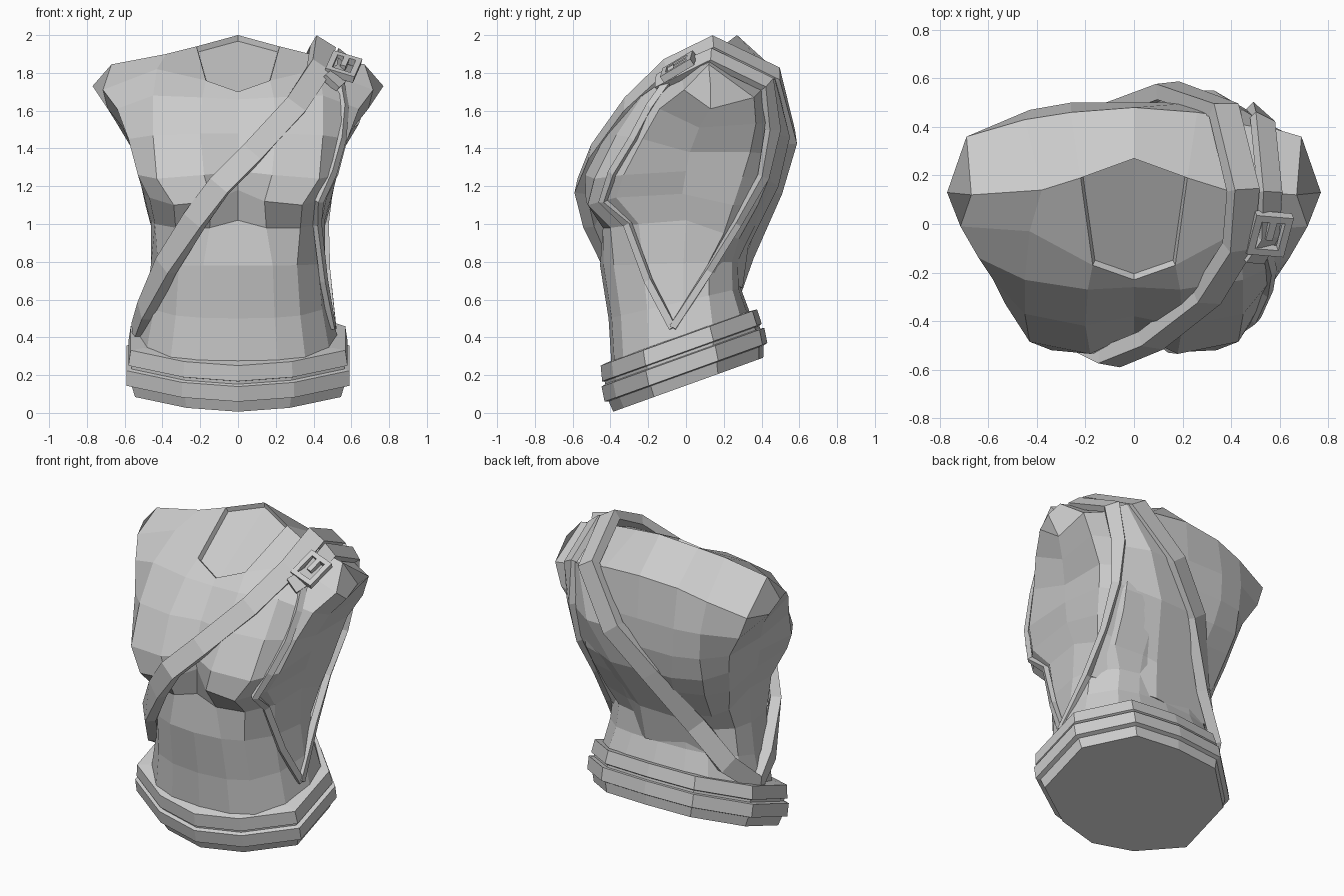
import bpy, bmesh
from mathutils import Vector, Matrix

if "Cube" in bpy.data.objects:
    bpy.data.objects.remove(bpy.data.objects["Cube"])

grey = bpy.data.materials.new("stone_grey")
grey.diffuse_color = (0.6, 0.6, 0.6, 1)
grey.use_nodes = True
grey.node_tree.nodes["Principled BSDF"].inputs["Base Color"].default_value = grey.diffuse_color


def finish(bm, name):
    bmesh.ops.remove_doubles(bm, verts=bm.verts, dist=0.0005)
    bmesh.ops.recalc_face_normals(bm, faces=bm.faces)
    if name == "torso":
        # Sink the neck opening between the collar and the ridge
        neck = [f for f in bm.faces if f.calc_center_median().z > 1.8
                and max(abs(v.co.x) for v in f.verts) < .24
                and max(v.co.y for v in f.verts) < .3]
        bmesh.ops.inset_region(bm, faces=neck, thickness=.012, depth=-.03)
    me = bpy.data.meshes.new(name)
    bm.to_mesh(me)
    bm.free()
    me.materials.append(grey)
    ob = bpy.data.objects.new(name, me)
    bpy.context.collection.objects.link(ob)
    return ob


def loft(rings, name, cap_start=True, cap_end=True, closed=False):
    bm = bmesh.new()
    loops = [[bm.verts.new(p) for p in r] for r in rings]
    n = len(loops[0])
    pairs = list(zip(loops, loops[1:]))
    if closed:
        pairs.append((loops[-1], loops[0]))
    for a, b in pairs:
        for i in range(n):
            j = (i + 1) % n
            bm.faces.new((a[i], a[j], b[j], b[i]))
    if cap_start:
        bm.faces.new(loops[0])
    if cap_end:
        bm.faces.new(loops[-1])
    return finish(bm, name)


def mirror_ring(half):
    return list(half) + [(-x, y, z) for x, y, z in half[-2:0:-1]]


# Abdomen: tilted rings from one cross-section (front z, back z, half width, front y, back y)
section = [(0, -1), (.4, -.96), (.68, -.84), (.92, -.5), (1, -.03),
           (.95, .42), (.68, .85), (.4, .96), (0, 1)]
abdomen = [(.12, .42, .50, -.37, .34), (.26, .54, .525, -.395, .335),
           (.5, .66, .485, -.41, .29), (.78, .80, .46, -.455, .285)]
rings = []
for zf, zb, w, yf, yb in abdomen:
    half = []
    for sx, sy in section:
        y = -sy * yf if sy < 0 else sy * yb
        half.append((sx * w, y, zf + (zb - zf) * (y - yf) / (yb - yf)))
    rings.append(mirror_ring(half))

# Chest: half profiles from breastbone to arm, rising to the neck rim
chest = [
    [(0, -.42, 1.02), (.15, -.44, .98), (.33, -.40, .98), (.44, -.25, 1.0), (.46, 0, 1.02)],
    [(0, -.42, 1.18), (.14, -.53, 1.12), (.34, -.52, 1.1), (.47, -.37, 1.14), (.50, -.02, 1.16)],
    [(0, -.45, 1.28), (.18, -.535, 1.26), (.43, -.485, 1.24), (.53, -.33, 1.26), (.53, 0, 1.28)],
    [(0, -.38, 1.48), (.2, -.42, 1.48), (.45, -.37, 1.47), (.58, -.23, 1.45), (.55, .02, 1.38)],
    [(0, -.26, 1.66), (.19, -.27, 1.67), (.45, -.23, 1.68), (.64, -.14, 1.61), (.61, .07, 1.51)],
    [(0, -.23, 1.70), (.17, -.17, 1.76), (.43, -.03, 1.82), (.715, -.01, 1.71), (.69, .13, 1.61)],
]
# Back: half profiles from arm to spine
back = [
    [(.45, .20, .95), (.38, .28, .92), (.2, .32, .9), (0, .31, .88)],
    [(.49, .25, 1.1), (.4, .38, 1.1), (.2, .41, 1.08), (0, .40, 1.06)],
    [(.52, .3, 1.25), (.42, .43, 1.22), (.22, .47, 1.2), (0, .47, 1.2)],
    [(.55, .34, 1.38), (.42, .46, 1.37), (.25, .5, 1.36), (0, .50, 1.36)],
    [(.64, .37, 1.53), (.43, .47, 1.54), (.26, .5, 1.54), (0, .50, 1.54)],
    [(.69, .36, 1.67), (.45, .43, 1.74), (.26, .46, 1.79), (0, .48, 1.81)],
]
for f, b in zip(chest, back):
    rings.append(mirror_ring(f + b))
# Ridge across the shoulders closes the top
ridge = [(0, .27, 2.0), (.22, .19, 1.94), (.38, .14, 1.9), (.67, .12, 1.845), (.77, .13, 1.73)]
rings.append(mirror_ring(ridge + ridge[-2::-1]))
loft(rings, "torso", cap_end=False)

# Belt: stepped bands following the tilted waist (height, scale)
outline = [(0, -.41), (.29, -.35), (.58, -.18), (.58, .18), (.32, .41), (0, .435)]
steps = [(0, .94), (.06, .97), (.065, 1.02), (.145, 1.02), (.15, .97),
         (.165, .97), (.17, 1.0), (.25, .98), (.255, .86)]
belt = []
for h, s in steps:
    half = []
    for x, y in outline:
        y = y * s
        half.append((x * s, y - .2 * h, .01 + h + .36 * (y + .375)))
    belt.append(mirror_ring(half))
loft(belt, "belt")


def frame(points, i, closed):
    """Outward and sideways directions of a strap lying on the body."""
    n = len(points)
    p = Vector(points[i])
    a = points[(i - 1) % n] if closed else points[max(i - 1, 0)]
    b = points[(i + 1) % n] if closed else points[min(i + 1, n - 1)]
    t = (Vector(b) - Vector(a)).normalized()
    out = p - Vector((0, 0, min(p.z, 1.2)))
    out = (out - t * out.dot(t)).normalized()
    return p, out, t.cross(out)


def strap(points, widths, thick, name, closed=False):
    """Band along a path; widths is one half width or one per point."""
    sections = []
    for i in range(len(points)):
        p, out, side = frame(points, i, closed)
        w = side * (widths[i] if isinstance(widths, list) else widths)
        o = out * thick / 2
        sections.append([p + w + o, p - w + o, p - w - o, p + w - o])
    loft(sections, name, not closed, not closed, closed)


# Diagonal strap looping over one shoulder and round the opposite hip
strap([(.45, .14, 1.94), (.43, -.09, 1.82), (.3, -.30, 1.62), (.07, -.48, 1.37),
       (-.1, -.55, 1.2), (-.23, -.495, 1.02), (-.38, -.37, .78), (-.49, -.15, .54),
       (-.53, .03, .42), (-.44, .21, .6), (-.28, .30, .85), (-.08, .47, 1.2),
       (.14, .55, 1.46), (.37, .47, 1.78)], .06, .065, "diagonal_strap", True)

# Garment panel over the back, between the diagonal strap and the side trim
panel = [[(.38, .47, 1.79), (.45, .47, 1.77), (.53, .42, 1.73)],
         [(.14, .55, 1.46), (.33, .55, 1.46), (.50, .45, 1.48)],
         [(-.08, .48, 1.2), (.2, .49, 1.2), (.48, .41, 1.25)],
         [(-.28, .31, .86), (.1, .33, .88), (.45, .27, .98)],
         [(-.4, .24, .66), (.08, .30, .66), (.46, .13, .75)]]
loft([row + [(.1, .15, row[1][2])] for row in panel], "back_panel")

# Second shoulder strap tapering into a thin trim along the open side
strap([(.49, -.15, 1.745), (.55, -.05, 1.80), (.56, .13, 1.885), (.53, .43, 1.74),
       (.505, .46, 1.5), (.48, .41, 1.25), (.455, .27, 1.0), (.465, .12, .75),
       (.5, -.07, .45)],
      [.05, .05, .05, .05, .04, .025, .018, .018, .018], .04, "shoulder_strap")
strap([(.5, -.07, .45), (.455, -.2, .7), (.42, -.31, 1.0), (.43, -.44, 1.12),
       (.5, -.39, 1.27), (.55, -.28, 1.45), (.565, -.19, 1.62), (.54, -.09, 1.76)],
      .02, .03, "front_trim")

# Buckle: square frame with a prong, lying on the shoulder strap
normal = Vector((.2, -.54, .82)).normalized()
along = Vector((.2, .75, .45))
along = (along - normal * along.dot(normal)).normalized()
across = along.cross(normal)
basis = Matrix((across, along, normal)).transposed().to_4x4()
place = Matrix.Translation((.555, -.035, 1.825)) @ basis
bm = bmesh.new()
bars = [(-.065, 0, .03, .19), (.065, 0, .03, .19), (0, -.08, .16, .03),
        (0, .08, .16, .03), (0, .03, .03, .1)]
for x, y, sx, sy in bars:
    local = Matrix.Translation((x, y, .01)) @ Matrix.Diagonal((sx, sy, .04, 1))
    bmesh.ops.create_cube(bm, size=1, matrix=place @ local)
finish(bm, "buckle")
